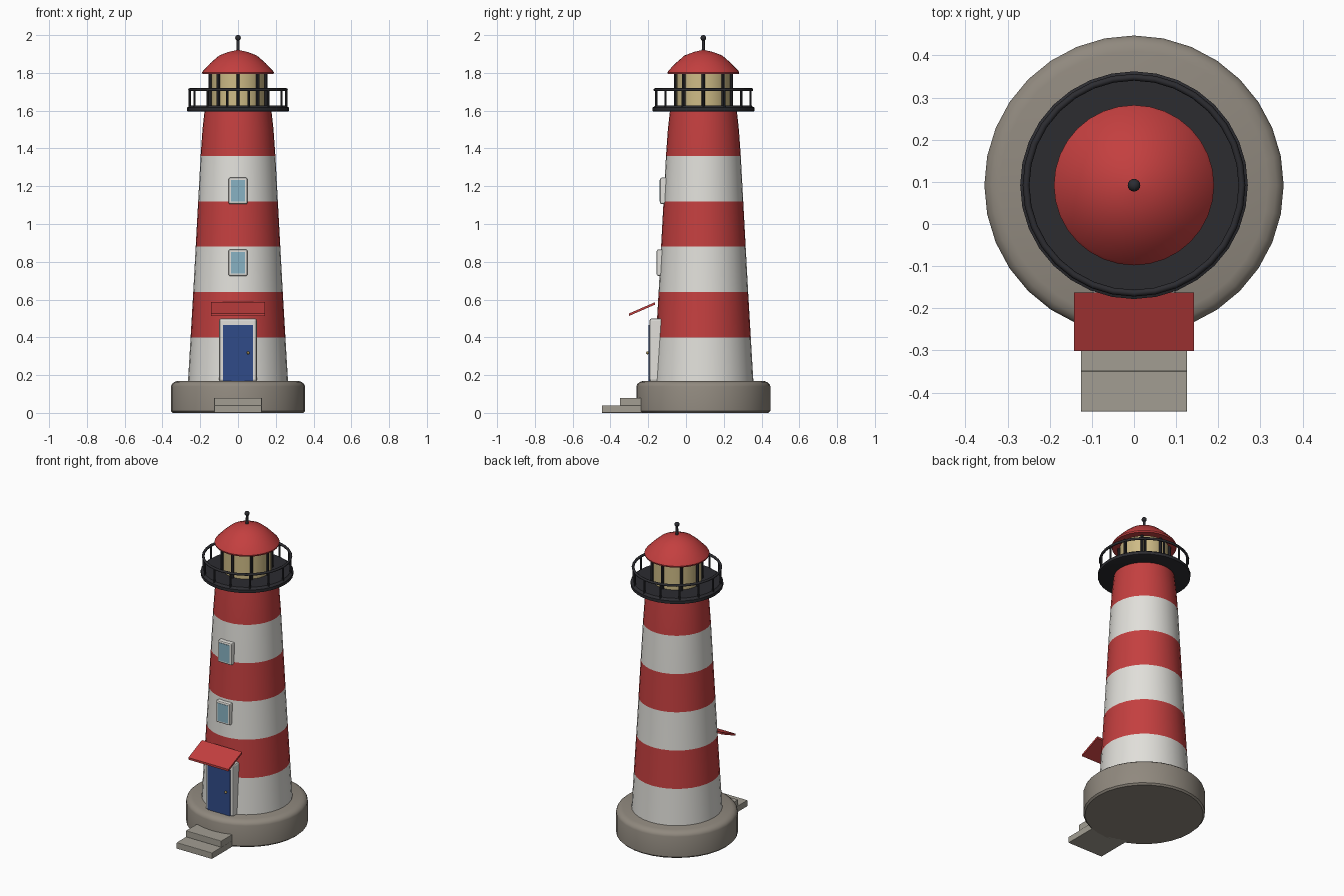
import bpy, bmesh, math
from mathutils import Vector

if "Cube" in bpy.data.objects:
    bpy.data.objects.remove(bpy.data.objects["Cube"])

CY = 0.092  # tower axis in y


def material(name, r, g, b):
    m = bpy.data.materials.new(name)
    m.diffuse_color = (r, g, b, 1)
    m.use_nodes = True
    m.node_tree.nodes["Principled BSDF"].inputs["Base Color"].default_value = m.diffuse_color
    return m


RED = material("red_paint", 0.55, 0.05, 0.05)
WHITE = material("white_paint", 0.75, 0.74, 0.70)
STONE = material("stone", 0.28, 0.25, 0.21)
STEP = material("step_stone", 0.36, 0.34, 0.29)
DARK = material("dark_metal", 0.025, 0.025, 0.03)
BLUE = material("blue_door", 0.03, 0.07, 0.25)
PANE = material("window_glass", 0.25, 0.45, 0.55)
LAMP = material("lantern_glass", 0.62, 0.50, 0.24)
BRASS = material("brass", 0.35, 0.25, 0.08)


def finish(bm, name, mats, smooth=True, angle=35):
    bmesh.ops.recalc_face_normals(bm, faces=bm.faces)
    me = bpy.data.meshes.new(name)
    bm.to_mesh(me)
    bm.free()
    ob = bpy.data.objects.new(name, me)
    bpy.context.collection.objects.link(ob)
    for m in mats:
        me.materials.append(m)
    if smooth:
        bpy.ops.object.select_all(action='DESELECT')
        ob.select_set(True)
        bpy.context.view_layer.objects.active = ob
        bpy.ops.object.shade_smooth_by_angle(angle=math.radians(angle))
    return ob


def lathe(name, profile, mats, n=32, band=None, closed=False, angle=35):
    """Revolve (radius, z) points about the tower axis; cap the ends or close the loop."""
    bm = bmesh.new()
    rings = [[bm.verts.new((r * math.cos(2 * math.pi * i / n),
                            CY + r * math.sin(2 * math.pi * i / n), z))
              for i in range(n)] for r, z in profile]
    pairs = list(zip(rings, rings[1:]))
    if closed:
        pairs.append((rings[-1], rings[0]))
    for k, (a, b) in enumerate(pairs):
        for i in range(n):
            j = (i + 1) % n
            f = bm.faces.new((a[i], a[j], b[j], b[i]))
            if band:
                f.material_index = band[k]
    if not closed:
        bm.faces.new(rings[0])
        f = bm.faces.new(rings[-1])
        if band:
            f.material_index = band[-1]
    return finish(bm, name, mats, angle=angle)


def box(name, x, y, z, mat, bevel=0.0):
    """Box spanning the given (min, max) ranges."""
    bm = bmesh.new()
    bmesh.ops.create_cube(bm, size=1)
    for v in bm.verts:
        v.co = [(lo + hi) / 2 + c * (hi - lo) for c, (lo, hi) in zip(v.co, (x, y, z))]
    if bevel:
        bmesh.ops.bevel(bm, geom=bm.edges[:], offset=bevel, segments=2, profile=0.5, affect='EDGES')
    return finish(bm, name, [mat], smooth=False)


def posts(name, count, radius, thick, z0, z1, mat, start=0.0):
    bm = bmesh.new()
    for k in range(count):
        a = start + 2 * math.pi * k / count
        res = bmesh.ops.create_cone(bm, cap_ends=True, segments=8, radius1=thick,
                                    radius2=thick, depth=z1 - z0)
        bmesh.ops.translate(bm, verts=res['verts'], vec=(radius * math.cos(a),
                            CY + radius * math.sin(a), (z0 + z1) / 2))
    return finish(bm, name, [mat])


def ball(name, loc, r, mat):
    bm = bmesh.new()
    bmesh.ops.create_uvsphere(bm, u_segments=16, v_segments=10, radius=r)
    bmesh.ops.translate(bm, verts=bm.verts, vec=loc)
    return finish(bm, name, [mat])


# Round stone base with softened rims
lathe("base", [(0.345, 0), (0.355, 0.01), (0.355, 0.14), (0.350, 0.153),
               (0.338, 0.163), (0.318, 0.17)], [STONE])

# Tapered tower in alternating bands
lathe("tower", [(0.265, 0.165), (0.251, 0.40), (0.237, 0.64), (0.224, 0.88),
                (0.211, 1.12), (0.198, 1.36), (0.188, 1.50), (0.177, 1.60)],
      [WHITE, RED], band=[0, 1, 0, 1, 0, 1, 1])

# Gallery deck and railing
lathe("gallery_deck", [(0.262, 1.595), (0.27, 1.598), (0.27, 1.617),
                       (0.262, 1.62), (0.255, 1.628)], [DARK])
rail = [(0.256 + 0.008 * math.cos(t * math.pi / 4), 1.711 + 0.008 * math.sin(t * math.pi / 4))
        for t in range(8)]
lathe("gallery_rail", rail, [DARK], closed=True, angle=50)
posts("rail_posts", 14, 0.256, 0.006, 1.62, 1.711, DARK)

# Lantern room
lathe("lantern_glass", [(0.142, 1.62), (0.142, 1.80)], [LAMP])
posts("lantern_bars", 8, 0.147, 0.009, 1.62, 1.80, DARK)

# Domed roof and finial
lathe("roof", [(0.188, 1.794), (0.190, 1.803), (0.184, 1.813), (0.145, 1.853),
               (0.100, 1.892), (0.050, 1.911), (0.010, 1.92)], [RED])
lathe("finial_rod", [(0.009, 1.91), (0.007, 1.98)], [DARK], n=12)
ball("finial_ball", (0, CY, 1.985), 0.015, DARK)

# Door, surround and knob
box("door_frame", (-0.10, 0.10), (-0.193, -0.10), (0.165, 0.50), WHITE, 0.012)
box("door", (-0.08, 0.08), (-0.198, -0.15), (0.168, 0.465), BLUE)
ball("door_knob", (0.054, -0.203, 0.318), 0.008, BRASS)

# Sloping canopy over the door
bm = bmesh.new()
bmesh.ops.create_cube(bm, size=1)
for v in bm.verts:
    v.co = Vector((v.co.x * 0.285, -0.232 + v.co.y * 0.138,
                   0.55 + v.co.y * 0.06 + v.co.z * 0.013))
finish(bm, "door_canopy", [RED], smooth=False)

# Windows up the front
for label, z, y in (("lower", 0.795, -0.155), ("upper", 1.175, -0.137)):
    box(label + "_window_frame", (-0.05, 0.05), (y, y + 0.06), (z - 0.07, z + 0.07), WHITE, 0.008)
    box(label + "_window_pane", (-0.037, 0.037), (y - 0.002, y + 0.03),
        (z - 0.057, z + 0.057), PANE)

# Entrance steps
box("lower_step", (-0.126, 0.126), (-0.445, -0.20), (0, 0.04), STEP, 0.003)
box("upper_step", (-0.126, 0.126), (-0.35, -0.20), (0.038, 0.08), STEP, 0.003)
